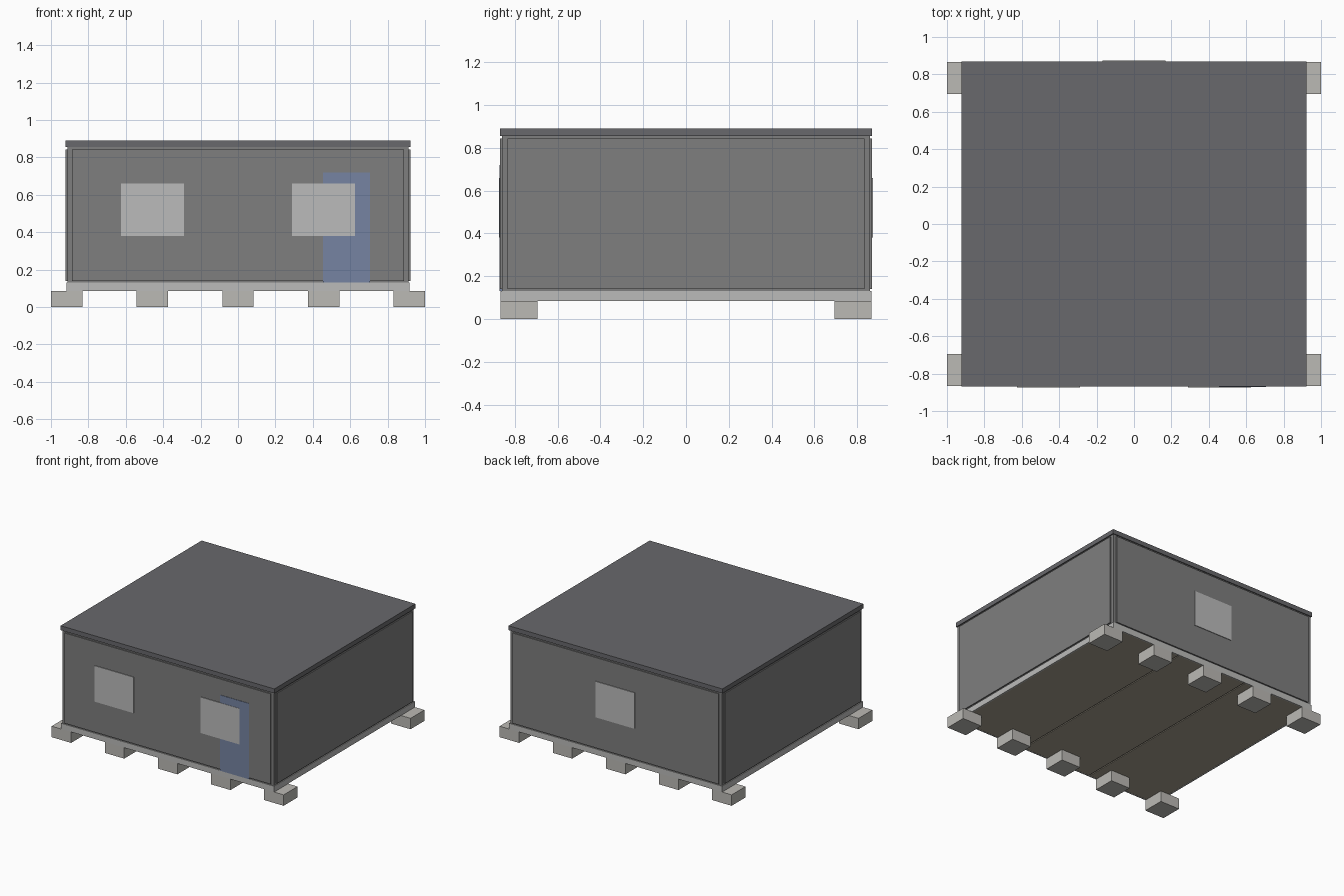
import bpy, bmesh

if "Cube" in bpy.data.objects:
    bpy.data.objects.remove(bpy.data.objects["Cube"])


def material(name, rgb):
    m = bpy.data.materials.new(name)
    m.diffuse_color = (*rgb, 1)
    m.use_nodes = True
    m.node_tree.nodes["Principled BSDF"].inputs["Base Color"].default_value = m.diffuse_color
    return m


WALL = material("wall_grey", (0.21, 0.21, 0.21))
ROOF = material("roof_grey", (0.14, 0.14, 0.15))
FRAME = material("frame_grey", (0.5, 0.5, 0.49))
BLOCK = material("concrete", (0.5, 0.49, 0.46))
FLOOR = material("floor_brown", (0.38, 0.34, 0.27))
GLASS = material("window_grey", (0.5, 0.5, 0.5))
DOOR = material("door_blue", (0.18, 0.23, 0.36))


def box(name, x, y, z, mat):
    """Box from (low, high) ranges on each axis."""
    bm = bmesh.new()
    bmesh.ops.create_cube(bm, size=1)
    for v in bm.verts:
        v.co = [r[0] if c < 0 else r[1] for c, r in zip(v.co, (x, y, z))]
    me = bpy.data.meshes.new(name)
    bm.to_mesh(me)
    bm.free()
    ob = bpy.data.objects.new(name, me)
    bpy.context.collection.objects.link(ob)
    me.materials.append(mat)
    return ob


def side(s, a, b):
    """Range from distance a to b on the s side of the centre."""
    return tuple(sorted((s * a, s * b)))


W, D = 0.918, 0.866  # half width and half depth

# Foundation blocks: five along each of the front and back edges
for s in (-1, 1):
    for i in range(5):
        cx = -0.916 + 0.458 * i
        box("foundation_block", (cx - 0.084, cx + 0.084), side(s, 0.695, 0.866), (0, 0.085), BLOCK)

# Floor in three strips, with a perimeter base frame
for i in (-1, 0, 1):
    cx = i * 0.609
    box("floor_strip", (cx - 0.300, cx + 0.300), (-0.856, 0.856), (0.086, 0.128), FLOOR)
for i in (-1, 1):
    box("floor_joint", (i * 0.3045 - 0.006, i * 0.3045 + 0.006), (-0.856, 0.856), (0.092, 0.128), FLOOR)
    box("base_side_rail", side(i, 0.906, W), (-D, D), (0.085, 0.13), FRAME)
    box("base_end_rail", (-0.906, 0.906), side(i, 0.855, D), (0.085, 0.13), FRAME)

# Corner posts, set slightly behind the wall panels
for sx in (-1, 1):
    for sy in (-1, 1):
        box("corner_post", side(sx, 0.87, 0.912), side(sy, 0.82, 0.860), (0.13, 0.855), WALL)

# Wall panels and the recessed rails above and below them
for s in (-1, 1):
    box("side_wall_panel", side(s, 0.89, 0.921), (-0.833, 0.833), (0.14, 0.843), WALL)
    box("end_wall_panel", (-0.887, 0.887), side(s, 0.84, 0.869), (0.14, 0.843), WALL)
    for z in ((0.13, 0.14), (0.843, 0.855)):
        box("side_wall_rail", side(s, 0.89, 0.912), (-0.82, 0.82), z, WALL)
        box("end_wall_rail", (-0.87, 0.87), side(s, 0.84, 0.860), z, WALL)

# Flat roof
box("roof", (-0.921, 0.921), (-0.868, 0.868), (0.855, 0.89), ROOF)

# Windows and door
for cx in (-0.457, 0.457):
    box("front_window", (cx - 0.168, cx + 0.168), (-0.874, -0.86), (0.38, 0.66), GLASS)
box("back_window", (-0.168, 0.168), (0.86, 0.874), (0.38, 0.66), GLASS)
box("door", (0.455, 0.705), (-0.872, -0.86), (0.13, 0.72), DOOR)
